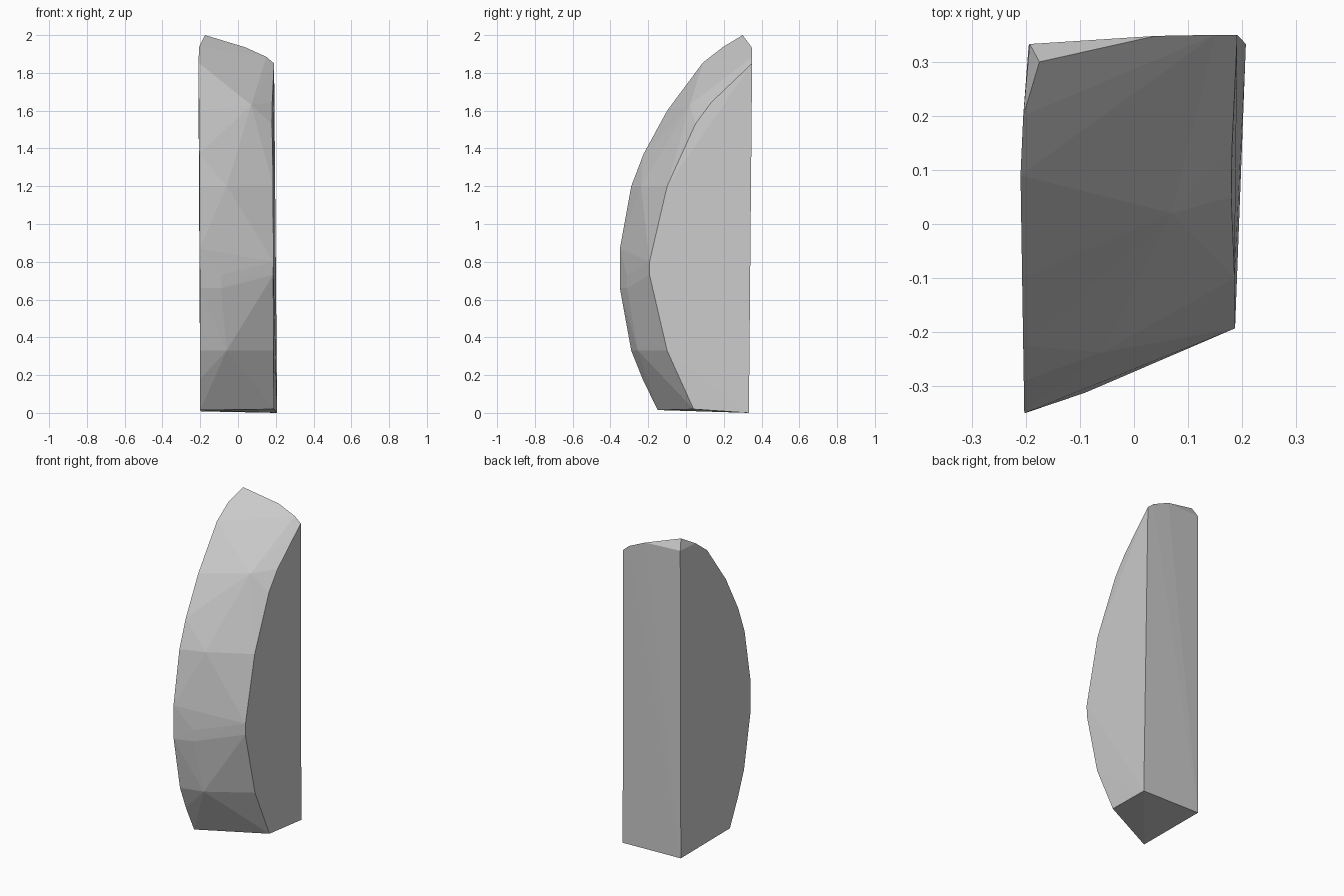
import bpy, bmesh

# Left face outline (x, y, z), curved front edge running from the foot to the tip
left = [(-0.2, -0.15, 0.015), (-0.2, -0.23, 0.18), (-0.2, -0.29, 0.33),
        (-0.202, -0.35, 0.66), (-0.203, -0.35, 0.87), (-0.204, -0.29, 1.2),
        (-0.205, -0.225, 1.37), (-0.207, -0.1, 1.6), (-0.21, 0.09, 1.855),
        (-0.205, 0.2, 1.94), (-0.175, 0.3, 2.0)]
# Right face outline, shorter and set further back
right = [(0.19, 0.04, 0.02), (0.188, -0.1, 0.33), (0.186, -0.193, 0.73),
         (0.187, -0.193, 0.8), (0.186, -0.1, 1.2), (0.18, 0.05, 1.53),
         (0.181, 0.135, 1.645), (0.191, 0.35, 1.85)]
# Facet peaks on the curved front
ridge = [(-0.06, -0.255, 0.33), (-0.09, -0.312, 0.66), (-0.09, -0.312, 0.73),
         (-0.06, -0.238, 1.2), (0.07, 0.02, 1.63)]
# Back corners
back = [(0.207, 0.333, 0.0), (-0.195, 0.33, 0.008), (-0.193, 0.333, 1.94),
        (0.04, 0.348, 1.935), (0.15, 0.35, 1.885)]

# Faceted shard skinned over the outlines
bm = bmesh.new()
for p in left + right + ridge + back:
    bm.verts.new(p)
hull = bmesh.ops.convex_hull(bm, input=bm.verts[:])
inner = [v for v in bm.verts if not v.link_faces]
bmesh.ops.delete(bm, geom=inner, context='VERTS')
bmesh.ops.recalc_face_normals(bm, faces=bm.faces[:])

mesh = bpy.data.meshes.new("stone_shard")
bm.to_mesh(mesh)
bm.free()
shard = bpy.data.objects.new("stone_shard", mesh)
bpy.context.collection.objects.link(shard)
